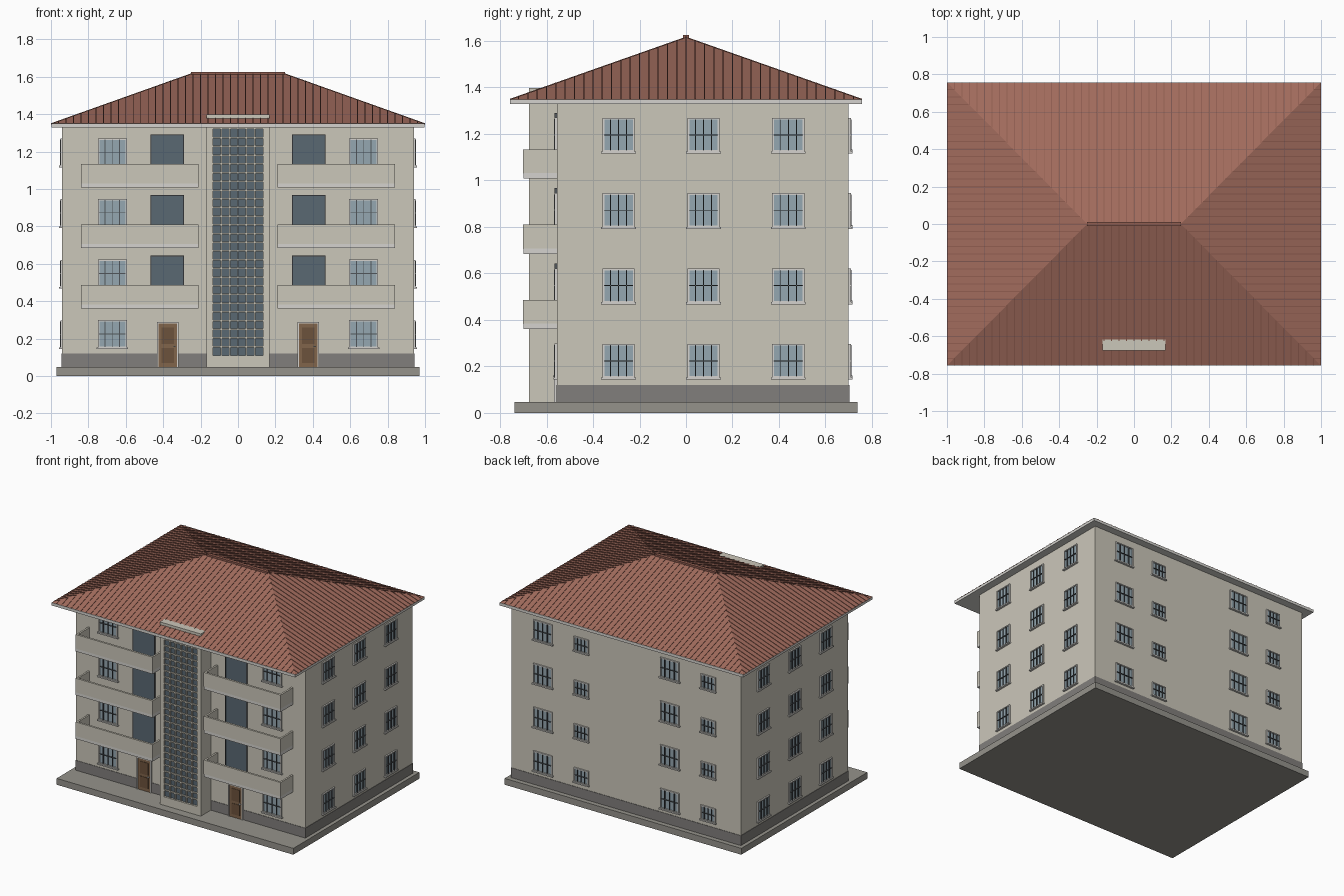
import bpy, bmesh
from math import pi
from mathutils import Matrix, Vector

if "Cube" in bpy.data.objects:
    bpy.data.objects.remove(bpy.data.objects["Cube"])

def mat(name, r, g, b):
    m = bpy.data.materials.new(name)
    m.diffuse_color = (r, g, b, 1)
    m.use_nodes = True
    m.node_tree.nodes["Principled BSDF"].inputs["Base Color"].default_value = m.diffuse_color
    return m

WALL = mat("plaster", .60, .57, .49)
TRIM = mat("trim", .66, .65, .62)
DARK = mat("plinth_grey", .22, .21, .20)
SLAB = mat("slab_grey", .30, .29, .26)
ROOF = mat("roof_red", .36, .15, .11)
RIB = mat("roof_rib", .28, .11, .08)
GLASS = mat("window_glass", .30, .39, .44)
TINT = mat("dark_glass", .10, .14, .17)
BAR = mat("bar", .08, .09, .10)
WOOD = mat("wood", .22, .13, .07)
PANEL = mat("door_panel", .15, .085, .045)

parts = {}
def part(name, m):
    """Get or start the mesh for a named part."""
    if name not in parts:
        parts[name] = (bmesh.new(), m)
    return parts[name][0]

def box(bm, x0, x1, y0, y1, z0, z1, M=Matrix()):
    vs = bmesh.ops.create_cube(bm, size=1)["verts"]
    for v in vs:
        v.co = M @ Vector((x0 + (v.co.x + .5) * (x1 - x0),
                           y0 + (v.co.y + .5) * (y1 - y0),
                           z0 + (v.co.z + .5) * (z1 - z0)))

def frame(bm, x0, x1, z0, z1, t, out, M):
    """Four bars round an opening, standing proud of the wall."""
    box(bm, x0, x0 + t, -out, .005, z0, z1, M)
    box(bm, x1 - t, x1, -out, .005, z0, z1, M)
    box(bm, x0 + t, x1 - t, -out, .005, z1 - t, z1, M)
    box(bm, x0 + t, x1 - t, -out, .005, z0, z0 + t, M)

def wall_frame(x, y, angle):
    return Matrix.Translation((x, y, 0)) @ Matrix.Rotation(angle, 4, 'Z')

# wall frames: local x runs along the wall, local -y points outward
FRONT = wall_frame(0, -.555, 0)
RIGHT = wall_frame(.94, 0, pi / 2)
BACK = wall_frame(0, .70, pi)
LEFT = wall_frame(-.94, 0, -pi / 2)
FLOORS = [i * .324 for i in range(4)]

def window(side, M, x, z0, w, h):
    a, b, z1 = x - w / 2, x + w / 2, z0 + h
    box(part(side + "_window_glass", GLASS), a + .005, b - .005, -.004, .005, z0 + .005, z1 - .005, M)
    fr = part(side + "_window_frames", TRIM)
    frame(fr, a, b, z0, z1, .008, .010, M)
    box(fr, a - .006, b + .006, -.016, .005, z0 - .007, z0 + .002, M)
    bars = part(side + "_window_bars", BAR)
    for k in (1, 2, 3):
        c = a + w * k / 4
        box(bars, c - .002, c + .002, -.012, -.003, z0 + .006, z1 - .006, M)
    box(bars, a + .006, b - .006, -.012, -.003, z0 + h / 2 - .002, z0 + h / 2 + .002, M)

# body
box(part("ground_slab", SLAB), -.97, .97, -.738, .738, 0, .047)
box(part("building_walls", WALL), -.94, .94, -.555, .70, .04, 1.335)
box(part("plinth", DARK), -.943, .943, -.558, .703, .04, .12)

# windows
for f in FLOORS:
    for side, M, s in (("right", RIGHT, 1), ("left", LEFT, -1)):
        for y in (-.29, .075, .44):
            window(side, M, s * y, .15 + f, .138, .147)
    for x in (-.672, .672):
        window("front", FRONT, x, .15 + f, .155, .148)
    for x in (-.68, .36):
        window("back", BACK, x, .15 + f, .155, .147)
    for x in (-.365, .675):
        window("back", BACK, x, .158 + f, .12, .105)

# entrance doors, balcony doors and balconies
for s in (-1, 1):
    c = s * .375
    box(part("entrance_doors", WOOD), c - .05, c + .05, -.008, .005, .047, .28, FRONT)
    for z0, z1 in ((.07, .15), (.17, .26)):
        box(part("entrance_door_panels", PANEL), c - .034, c + .034, -.011, 0, z0, z1, FRONT)
    fr = part("entrance_door_frames", TRIM)
    for x in (c - .058, c + .05):
        box(fr, x, x + .008, -.012, .005, .047, .288, FRONT)
    box(fr, c - .05, c + .05, -.012, .005, .28, .288, FRONT)
    box(part("door_handles", TRIM), c + .03, c + .042, -.018, 0, .155, .161, FRONT)
    a, b = sorted((s * .21, s * .84))
    for f in FLOORS[1:]:
        z = f + .036
        d = s * .378
        box(part("balcony_doors", TINT), d - .087, d + .087, -.006, .005, z + .02, z + .28, FRONT)
        frame(part("balcony_door_frames", BAR), d - .09, d + .09, z + .02, z + .283, .006, .010, FRONT)
        box(part("balcony_slabs", TRIM), a, b, -.145, .005, z, z + .024, FRONT)
        rail = part("balcony_parapets", WALL)
        box(rail, a, b, -.147, -.132, z + .022, z + .126, FRONT)
        box(rail, a, a + .013, -.132, .005, z + .022, z + .126, FRONT)
        box(rail, b - .013, b, -.132, .005, z + .022, z + .126, FRONT)

# stair tower with glazed grid
tower = part("stair_tower", WALL)
box(tower, -.168, .168, -.655, -.54, .045, 1.397)
for x0, x1 in ((-.168, -.135), (.135, .168)):
    box(tower, x0, x1, -.675, -.655, .045, 1.397)
box(tower, -.135, .135, -.675, -.655, .045, .11)
box(tower, -.135, .135, -.675, -.655, 1.32, 1.397)
box(part("stair_glass", TINT), -.135, .135, -.660, -.65, .11, 1.32)
grid = part("stair_glass_grid", WALL)
for i in range(1, 6):
    x = -.135 + .27 * i / 6
    box(grid, x - .004, x + .004, -.672, -.655, .11, 1.32)
for i in range(1, 26):
    z = .11 + 1.21 * i / 26
    box(grid, -.135, .135, -.671, -.655, z - .004, z + .004)

# hip roof: eaves board, slopes, ridge cap
EX, EY, RX, Z0, Z1 = 1.0, .757, .25, 1.348, 1.615
box(part("eaves_board", TRIM), -.998, .998, -.757, .757, 1.328, 1.349)
bm = part("roof", ROOF)
e = [bm.verts.new((x, y, Z0)) for x, y in ((-EX, -EY), (EX, -EY), (EX, EY), (-EX, EY))]
r = [bm.verts.new((x, 0, Z1)) for x in (-RX, RX)]
for face in ((e[0], e[1], r[1], r[0]), (e[1], e[2], r[1]),
             (e[2], e[3], r[0], r[1]), (e[3], e[0], r[0]), e[::-1]):
    bm.faces.new(face)
box(part("ridge_cap", RIB), -RX, RX, -.012, .012, 1.605, 1.625)

# thin standing seams running down each slope
def seam(p, q, side):
    p, q = Vector(p), Vector(q)
    for v in bmesh.ops.create_cube(part("roof_seams", RIB), size=1)["verts"]:
        x, y, z = v.co
        v.co = p.lerp(q, x + .5) + Vector(side) * (y * .005) + Vector((0, 0, z * .006))

for s in (-1, 1):
    for i in range(-24, 25):
        x = i * .04
        t = min(1, (EX - abs(x)) / (EX - RX))
        seam((x, s * EY, Z0), (x, s * EY * (1 - t), Z0 + t * (Z1 - Z0)), (1, 0, 0))
    for i in range(-18, 19):
        y = i * .04
        t = 1 - abs(y) / EY
        seam((s * EX, y, Z0), (s * (EX - t * (EX - RX)), y, Z0 + t * (Z1 - Z0)), (0, 1, 0))

# turn every part into an object
for name, (bm, m) in parts.items():
    bmesh.ops.recalc_face_normals(bm, faces=bm.faces)
    me = bpy.data.meshes.new(name)
    bm.to_mesh(me)
    bm.free()
    me.materials.append(m)
    bpy.context.collection.objects.link(bpy.data.objects.new(name, me))
